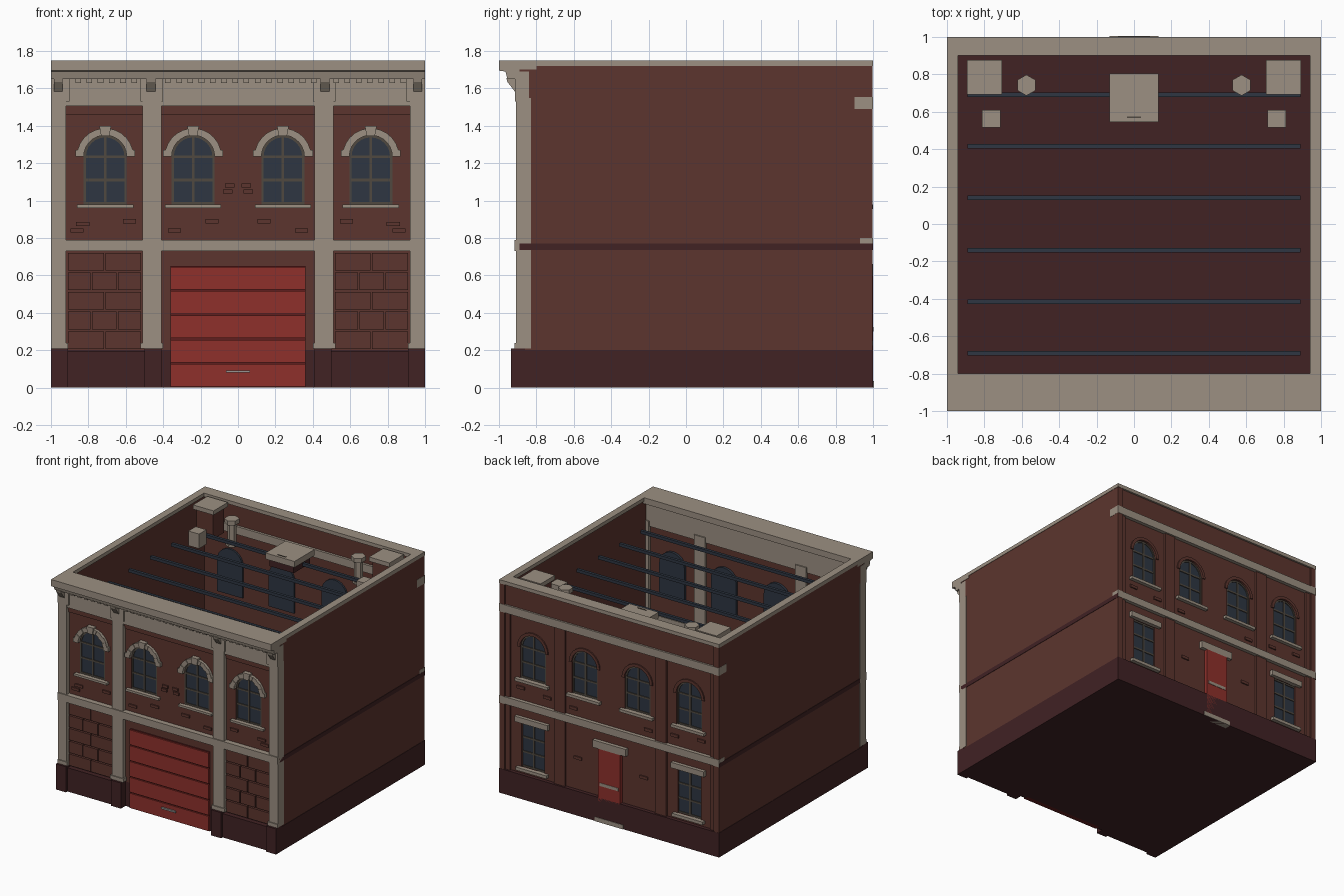
import bpy, bmesh, math

if "Cube" in bpy.data.objects:
    bpy.data.objects.remove(bpy.data.objects["Cube"])


def lin(c):
    c /= 255
    return c / 12.92 if c <= 0.04045 else ((c + 0.055) / 1.055) ** 2.4


def material(name, r, g, b):
    m = bpy.data.materials.new(name)
    m.diffuse_color = (lin(r), lin(g), lin(b), 1)
    m.use_nodes = True
    m.node_tree.nodes["Principled BSDF"].inputs["Base Color"].default_value = m.diffuse_color
    return m


BRICK = material("brick", 92, 53, 46)
STONE = material("stone", 156, 144, 130)
DARK = material("dark_base", 65, 34, 36)
GLASS = material("blue_glass", 46, 54, 66)
RED = material("red_door", 142, 48, 43)
GROOVE = material("deep_red", 95, 30, 30)
FRAME = material("window_frame", 80, 73, 64)
METAL = material("metal", 150, 150, 148)


def finish(name, bm, mat):
    bmesh.ops.recalc_face_normals(bm, faces=bm.faces)
    me = bpy.data.meshes.new(name)
    bm.to_mesh(me)
    bm.free()
    me.materials.append(mat)
    ob = bpy.data.objects.new(name, me)
    bpy.context.collection.objects.link(ob)
    return ob


def prism(bm, pts, axis, a, b):
    """Extrude a 2D profile from a to b along axis (y: xz profile, x: yz profile)."""
    put = (lambda p, t: (p[0], t, p[1])) if axis == "y" else (lambda p, t: (t, p[0], p[1]))
    lo = [bm.verts.new(put(p, a)) for p in pts]
    hi = [bm.verts.new(put(p, b)) for p in pts]
    bm.faces.new(lo)
    bm.faces.new(hi[::-1])
    for i in range(len(pts)):
        j = (i + 1) % len(pts)
        bm.faces.new((lo[i], hi[i], hi[j], lo[j]))


def boxes(name, items, mat):
    """Each item is x0, x1, y0, y1, z0, z1."""
    bm = bmesh.new()
    for x0, x1, y0, y1, z0, z1 in items:
        prism(bm, [(x0, z0), (x1, z0), (x1, z1), (x0, z1)], "y", y0, y1)
    return finish(name, bm, mat)


def sides(items):
    """Mirror boxes across x = 0."""
    return [b for i in items for b in (i, (-i[1], -i[0], *i[2:]))]


def arch(cx, hw, z0, spring, n=12):
    return [(cx - hw, z0), (cx + hw, z0)] + [
        (cx + hw * math.cos(math.pi * i / n), spring + hw * math.sin(math.pi * i / n)) for i in range(n + 1)]


def prisms(name, profiles, axis, a, b, mat):
    bm = bmesh.new()
    for p in profiles:
        prism(bm, p, axis, a, b)
    return finish(name, bm, mat)


def cut(ob, cutter):
    """Cut openings, bake the result and drop the cutter."""
    mod = ob.modifiers.new("openings", "BOOLEAN")
    mod.operation, mod.solver, mod.object = "DIFFERENCE", "EXACT", cutter
    dg = bpy.context.evaluated_depsgraph_get()
    me = bpy.data.meshes.new_from_object(ob.evaluated_get(dg))
    ob.modifiers.clear()
    ob.data = me
    bpy.data.objects.remove(cutter)


WX = (-0.71, -0.24, 0.24, 0.71)
HW, SILL, SPRING = 0.115, 0.975, 1.235
arches = [arch(x, HW, SILL, SPRING) for x in WX]

# Base and floor, with plinths under the front piers
boxes("base", [(-1, 1, -0.875, 1, 0, 0.2)], DARK)
boxes("front_plinths", sides([(0.91, 1, -0.935, -0.86, 0, 0.21), (0.41, 0.5, -0.935, -0.86, 0, 0.21),
                              (0.5, 0.91, -0.915, -0.86, 0, 0.195)]), DARK)

# Side walls with a dark stripe
boxes("side_walls", sides([(0.95, 0.997, -0.89, 0.998, 0.2, 1.72)]), BRICK)
boxes("side_stripes", sides([(0.99, 1, -0.89, 0.999, 0.735, 0.77)]), DARK)

# Front and back walls with arched openings
front = boxes("front_wall", [(-0.96, 0.96, -0.875, -0.85, 0.2, 1.6)], BRICK)
cut(front, prisms("front_cutter", arches, "y", -0.95, -0.8, BRICK))
back = boxes("back_wall", [(-0.96, 0.96, 0.92, 0.97, 0.2, 1.72)], BRICK)
low_windows = [[(x - 0.105, 0.25), (x + 0.105, 0.25), (x + 0.105, 0.62), (x - 0.105, 0.62)] for x in (-0.71, 0.71)]
cut(back, prisms("back_cutter", arches + low_windows, "y", 0.85, 1.1, BRICK))

# Glass
prisms("front_glass", arches, "y", -0.865, -0.83, GLASS)
prisms("back_glass", arches + low_windows, "y", 0.905, 0.955, GLASS)


def ring(cx, r0, r1, z0, n=12):
    """Arched border as a list of convex pieces."""
    out = [[(cx + s * r0, z0), (cx + s * r1, z0), (cx + s * r1, SPRING), (cx + s * r0, SPRING)]
           for s in (-1, 1)] if z0 < SPRING else []
    for i in range(n):
        a, b = math.pi * i / n, math.pi * (i + 1) / n
        out.append([(cx + r * math.cos(t), SPRING + r * math.sin(t)) for r, t in ((r0, a), (r1, a), (r1, b), (r0, b))])
    return out


# Window frames and glazing bars
for side, y0, y1 in (("front", -0.872, -0.86), ("back", 0.95, 0.962)):
    prisms(side + "_window_frames", [p for x in WX for p in ring(x, HW - 0.012, HW, SILL)], "y", y0, y1, FRAME)
    bars = [(x - 0.007, x + 0.007, y0, y1, SILL, SPRING + HW - 0.006) for x in WX]
    bars += [(x - HW, x + HW, y0 + 0.001, y1 - 0.001, z - 0.007, z + 0.007) for x in WX for z in (0.985, 1.11, SPRING)]
    if side == "back":
        bars += [(x - 0.007, x + 0.007, y0, y1, 0.25, 0.62) for x in (-0.71, 0.71)]
        bars += [(x - 0.105, x + 0.105, y0 + 0.001, y1 - 0.001, z - 0.007, z + 0.007)
                 for x in (-0.71, 0.71) for z in (0.257, 0.375, 0.495, 0.613)]
    boxes(side + "_glazing_bars", bars, FRAME)

# Front stone arches made of alternating blocks, keystones and sills
bm = bmesh.new()
for x in WX:
    for i, p in enumerate(ring(x, HW, 0.152, SPRING, 13)):
        prism(bm, p, "y", -0.895 - 0.006 * (i % 2), -0.86)
    prism(bm, [(x - 0.022, 1.345), (x + 0.022, 1.345), (x + 0.032, 1.4), (x - 0.032, 1.4)], "y", -0.91, -0.86)
    for s in (-1, 1):
        prism(bm, [(x + s * a, z) for a, z in ((HW, 1.235), (0.16, 1.235), (0.16, 1.27), (HW, 1.27))], "y", -0.9, -0.86)
finish("window_arches", bm, STONE)
boxes("front_sills", [(x - 0.15, x + 0.15, -0.905, -0.85, 0.96, 0.978) for x in WX], STONE)

# Front piers, floor band and frieze
boxes("front_piers", sides([(0.92, 1, -0.91, -0.83, 0.21, 1.55), (0.41, 0.51, -0.91, -0.83, 0.21, 1.55),
                            (0.91, 1, -0.918, -0.87, 0.21, 0.24), (0.4, 0.52, -0.918, -0.87, 0.21, 0.24)]), STONE)
boxes("front_band", [(-1, 1, -0.918, -0.84, 0.73, 0.79)], STONE)
boxes("frieze", [(-1, 1, -0.905, -0.84, 1.505, 1.69)], STONE)
boxes("frieze_blocks", sides([(0.9, 1, -0.915, -0.88, 1.53, 1.65), (0.4, 0.52, -0.915, -0.88, 1.53, 1.65)]), STONE)

# Cornice, dentils and sloped brackets
cornice = [(-1, 1.75), (-1, 1.695), (-0.965, 1.69), (-0.955, 1.65), (-0.89, 1.65), (-0.89, 1.7), (-0.8, 1.7), (-0.8, 1.75)]
prisms("cornice", [cornice], "x", -1, 1, STONE)
boxes("dentils", [(-0.87 + 0.06 * i, -0.84 + 0.06 * i, -0.93, -0.89, 1.628, 1.655)
                  for i in range(30) if abs(abs(-0.855 + 0.06 * i) - 0.465) > 0.04], STONE)
for i, x in enumerate((-0.96, -0.465, 0.465, 0.96)):
    prisms("bracket_%d" % i, [[(-0.96, 1.655), (-0.955, 1.635), (-0.905, 1.57), (-0.88, 1.57), (-0.88, 1.655)]],
           "x", x - 0.023, x + 0.023, STONE)

# Coping on the other three sides
boxes("coping", sides([(0.94, 1, -0.82, 1, 1.72, 1.75)]) + [(-0.95, 0.95, 0.9, 1, 1.72, 1.75)], STONE)

# Brick trim at the head of the upper front bays
heads = [(-0.92, -0.51), (-0.41, 0.41), (0.51, 0.92)]
boxes("bay_heads", [(a, b, -0.892 + k * 0.008, -0.86, 1.485 - k * 0.025, 1.506 - k * 0.02)
                    for a, b in heads for k in (0, 1)], BRICK)

# Large bricks of the lower front bays
bm_items = []
for row in range(5):
    z = 0.207 + 0.105 * row
    edges = (0.515, 0.712, 0.912) if row % 2 == 0 else (0.515, 0.645, 0.785, 0.912)
    bm_items += [(a + 0.004, b - 0.004, -0.895, -0.86, z, z + 0.094) for a, b in zip(edges, edges[1:])]
boxes("lower_bricks", sides(bm_items), BRICK)

# Scattered raised bricks
spots = [(0.83, 0.875), (0.86, 0.84), (0.58, 0.89), (0.34, 0.84), (0.14, 0.89), (0.045, 1.08), (0.055, 1.048)]
boxes("front_accent_bricks", sides([(x - 0.035 + 0.01 * (x < 0.1), x + 0.035 - 0.01 * (x < 0.1), -0.885, -0.86,
                                     z - 0.011, z + 0.011) for x, z in spots]), BRICK)
boxes("back_accent_bricks", sides([(x - 0.035, x + 0.035, 0.95, 0.98, z - 0.012, z + 0.012)
                                   for x, z in ((0.3, 0.46), (0.58, 0.88), (0.34, 0.86), (0.82, 0.9))]), BRICK)

# Garage door: five panels over a dark red backing, with a handle
boxes("garage_backing", [(-0.36, 0.36, -0.885, -0.85, 0, 0.65)], GROOVE)
boxes("garage_panels", [(-0.36, 0.36, -0.895, -0.87, 0.005 + 0.13 * i, 0.126 + 0.13 * i) for i in range(5)], RED)
boxes("garage_handle", [(-0.065, 0.065, -0.908, -0.89, 0.08, 0.093)], METAL)

# Back piers, bands, sills and lintels
boxes("back_piers", sides([(0.91, 0.998, 0.94, 0.985, 0.2, 1.5), (0.41, 0.51, 0.94, 0.985, 0.2, 1.5)]), BRICK)
boxes("back_parapet", [(-0.998, 0.998, 0.94, 0.985, 1.5, 1.72)], BRICK)
boxes("back_bands", [(-0.999, 0.999, 0.9, 1, 1.49, 1.555), (-0.999, 0.999, 0.93, 1, 0.74, 0.8)], STONE)
boxes("back_sills", [(x - 0.15, x + 0.15, 0.94, 1, 0.955, 0.978) for x in WX]
      + sides([(0.57, 0.85, 0.94, 1, 0.225, 0.25)]), STONE)
boxes("back_lintels", sides([(0.56, 0.86, 0.94, 0.998, 0.62, 0.665)]) + [(-0.15, 0.15, 0.94, 1, 0.6, 0.66)], STONE)
prisms("back_arches", [p for x in WX for p in ring(x, HW, 0.14, SPRING)], "y", 0.95, 0.98, BRICK)

# Back door with bar and step
boxes("back_door", [(-0.1, 0.1, 0.93, 1, 0.035, 0.6)], RED)
boxes("back_door_bar", [(-0.085, 0.085, 0.99, 1.003, 0.3, 0.325)], STONE)
boxes("back_step", [(-0.13, 0.13, 0.95, 1.004, 0, 0.035)], STONE)

# Roof ribs
boxes("roof_ribs", [(-0.89, 0.89, y - 0.012, y + 0.012, 1.515, 1.54)
                    for y in (-0.69, -0.415, -0.14, 0.14, 0.415, 0.69)], GLASS)

# Chimneys, small boxes and central roof unit
boxes("chimneys", sides([(0.725, 0.875, 0.71, 0.855, 1.5, 1.71)]), BRICK)
boxes("chimney_caps", sides([(0.707, 0.893, 0.692, 0.877, 1.71, 1.745)]), STONE)
boxes("roof_boxes", sides([(0.715, 0.812, 0.515, 0.61, 1.5, 1.62)]), STONE)
boxes("roof_unit", [(-0.11, 0.11, 0.565, 0.78, 1.5, 1.56)], DARK)
boxes("roof_unit_cap", [(-0.132, 0.132, 0.545, 0.805, 1.56, 1.61)], STONE)
boxes("roof_unit_slot", [(-0.038, 0.038, 0.567, 0.575, 1.605, 1.614)], FRAME)

# Hexagonal vents
for s, name in ((-1, "left_vent"), (1, "right_vent")):
    bm = bmesh.new()
    for r, z0, z1 in ((0.034, 1.48, 1.67), (0.056, 1.665, 1.7), (0.046, 1.48, 1.5)):
        res = bmesh.ops.create_cone(bm, cap_ends=True, segments=6, radius1=r, radius2=r, depth=z1 - z0)
        for v in res["verts"]:
            v.co.x += s * 0.575
            v.co.y += 0.742
            v.co.z += (z0 + z1) / 2
    finish(name, bm, STONE)
